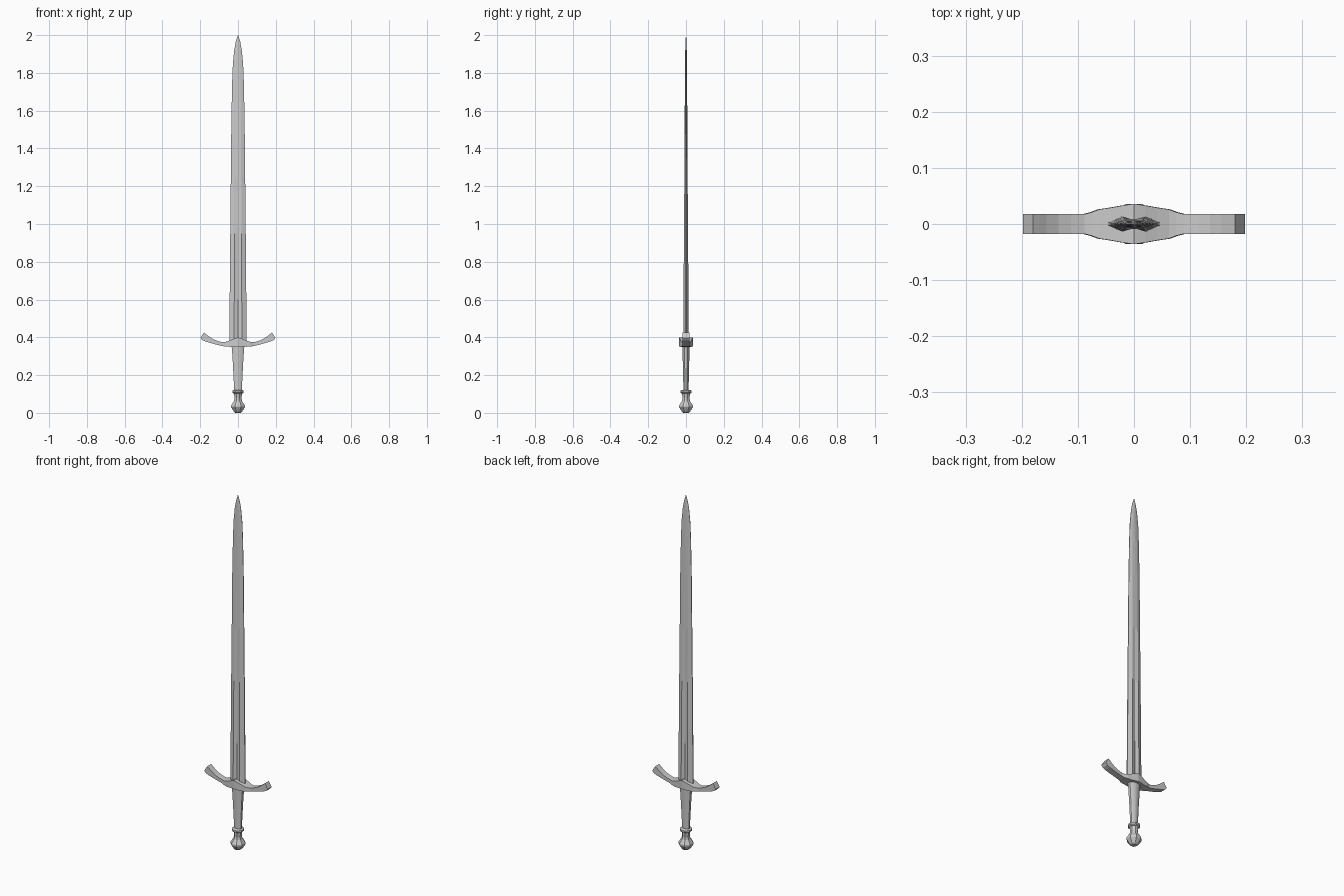
import bpy, bmesh
from math import cos, sin, pi

if "Cube" in bpy.data.objects:
    bpy.data.objects.remove(bpy.data.objects["Cube"])


def loft(name, rings, smooth=None):
    """Skin a list of equal-length point rings and cap both ends."""
    bm = bmesh.new()
    rows = [[bm.verts.new(p) for p in ring] for ring in rings]
    n = len(rows[0])
    for a, b in zip(rows, rows[1:]):
        for i in range(n):
            j = (i + 1) % n
            bm.faces.new((a[i], a[j], b[j], b[i]))
    bm.faces.new(rows[0][::-1])
    bm.faces.new(rows[-1])
    bmesh.ops.recalc_face_normals(bm, faces=bm.faces)
    me = bpy.data.meshes.new(name)
    bm.to_mesh(me)
    bm.free()
    ob = bpy.data.objects.new(name, me)
    bpy.context.collection.objects.link(ob)
    if smooth:
        bpy.context.view_layer.objects.active = ob
        ob.select_set(True)
        bpy.ops.object.shade_smooth_by_angle(angle=smooth)
        ob.select_set(False)
    return ob


def ellipse(rx, ry, z, n=8):
    return [(rx * cos(2 * pi * (i + .5) / n) / cos(pi / n),
             ry * sin(2 * pi * (i + .5) / n) / cos(pi / n), z) for i in range(n)]


# Blade: half width, ridge half thickness, centre half thickness (fuller), height
def blade_ring(w, t, c, z):
    e, r = t * 0.2, w * 0.45
    half = [(w, e), (r, t), (0, c), (-r, t), (-w, e)]
    return [(x, y, z) for x, y in half] + [(-x, -y, z) for x, y in half]


loft("blade", [blade_ring(*s) for s in (
    (.046, .014, .007, .36), (.044, .013, .007, .60), (.041, .011, .0065, .95),
    (.038, .0085, .0085, 1.25), (.035, .007, .007, 1.55), (.031, .005, .006, 1.75),
    (.027, .004, .005, 1.85), (.020, .003, .004, 1.92), (.012, .002, .003, 1.965),
    (.001, .0005, .0005, 2.0))])

# Crossguard: lower x, lower z, upper x, upper z, half depth; mirrored across x
side = [(.022, .351, .020, .393, .033), (.045, .350, .042, .384, .029),
        (.065, .351, .062, .377, .026), (.078, .353, .075, .375, .021),
        (.092, .356, .088, .375, .0175), (.120, .363, .112, .382, .0175),
        (.145, .370, .135, .392, .0175), (.172, .378, .156, .406, .0175),
        (.190, .386, .169, .417, .0175), (.198, .397, .180, .426, .0175)]


def guard_ring(s, m):
    xl, zl, xu, zu, d = s
    return [(m * xl, -d, zl), (m * xl, d, zl), (m * xu, d, zu), (m * xu, -d, zu)]


loft("crossguard", [guard_ring(s, -1) for s in reversed(side)]
     + [guard_ring((0, .352, 0, .400, .036), 1)]
     + [guard_ring(s, 1) for s in side])

# Grip: flattened, tapering towards the pommel
loft("grip", [ellipse(*s) for s in (
    (.021, .014, .115), (.022, .0145, .16), (.026, .016, .24),
    (.030, .0185, .31), (.034, .020, .358))], 0.9)

# Collar and pommel: turned eight-sided shapes
loft("collar", [ellipse(r, r, z) for r, z in (
    (.024, .103), (.030, .107), (.030, .117), (.024, .121))])
loft("pommel", [ellipse(r, r, z) for r, z in (
    (.014, 0), (.022, .007), (.036, .030), (.036, .040),
    (.022, .062), (.019, .075), (.021, .106))])
